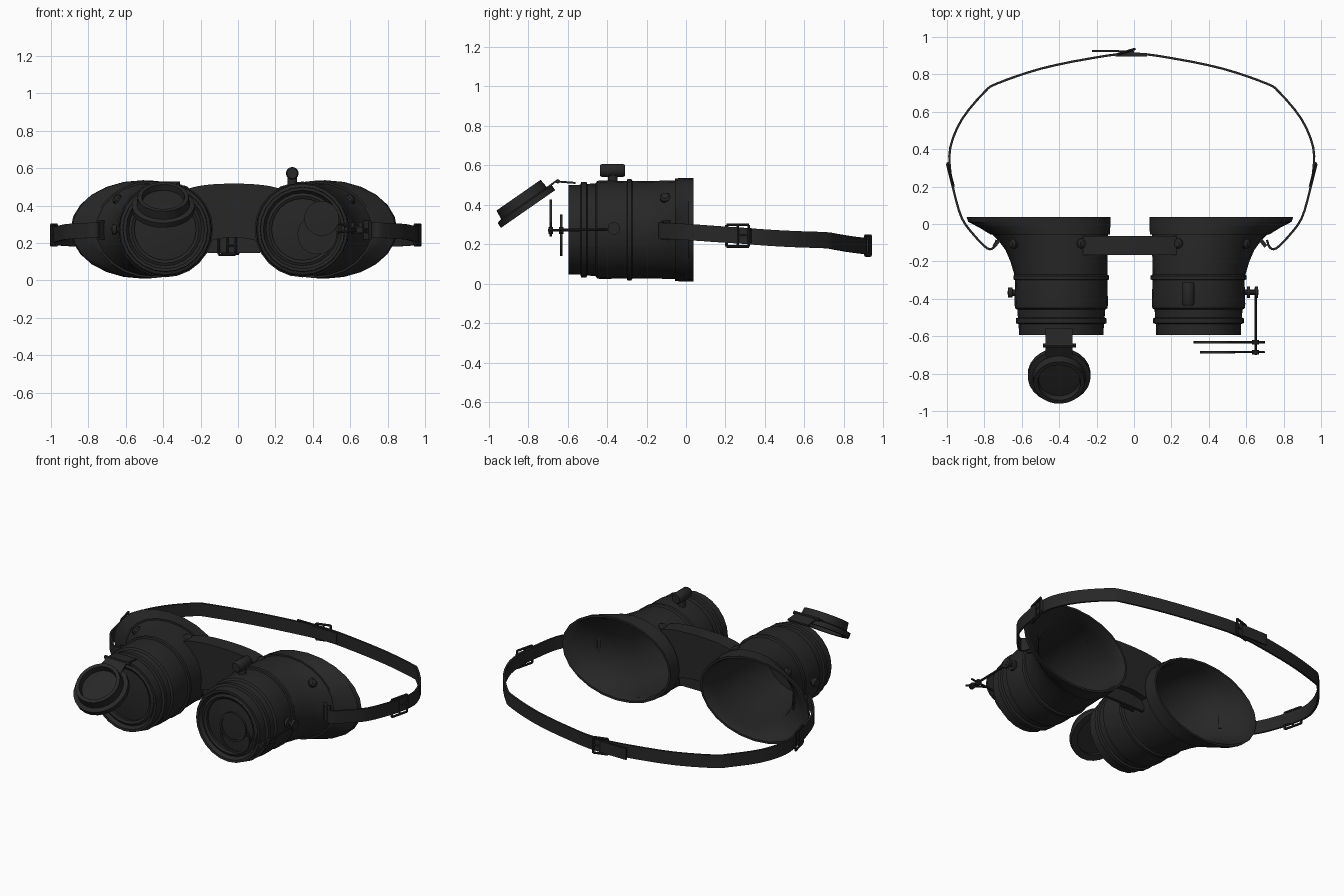
import bpy, bmesh, math
from mathutils import Vector as V

if "Cube" in bpy.data.objects:
    bpy.data.objects.remove(bpy.data.objects["Cube"])

CX, CZ, OFF = -0.022, 0.273, 0.367      # mirror plane, barrel height, barrel offset
N = 24
dark = bpy.data.materials.new("dark_leather")
dark.diffuse_color = (0.02, 0.02, 0.02, 1)
dark.use_nodes = True
dark.node_tree.nodes["Principled BSDF"].inputs["Base Color"].default_value = dark.diffuse_color


def loft(name, rings, closed=False, cap=True):
    """Skin a list of equal-length point rings."""
    bm = bmesh.new()
    rows = [[bm.verts.new(p) for p in r] for r in rings]
    n = len(rows[0])
    pairs = list(zip(rows, rows[1:])) + ([(rows[-1], rows[0])] if closed else [])
    for a, b in pairs:
        for i in range(n):
            j = (i + 1) % n
            bm.faces.new((a[i], a[j], b[j], b[i]))
    if cap and not closed:
        bm.faces.new(rows[0])
        bm.faces.new(rows[-1])
    bmesh.ops.remove_doubles(bm, verts=bm.verts, dist=1e-5)
    bmesh.ops.recalc_face_normals(bm, faces=bm.faces)
    me = bpy.data.meshes.new(name)
    bm.to_mesh(me)
    bm.free()
    for p in me.polygons:
        p.use_smooth = True
    me.set_sharp_from_angle(angle=math.radians(35))
    me.materials.append(dark)
    ob = bpy.data.objects.new(name, me)
    bpy.context.collection.objects.link(ob)
    return ob


def lathe(name, prof, origin, axis, n=N, closed=False):
    """Revolve (radius, distance) pairs about an axis."""
    o, a = V(origin), V(axis).normalized()
    u = a.orthogonal().normalized()
    w = a.cross(u)
    ang = [2 * math.pi * i / n for i in range(n)]
    return loft(name, [[o + a * t + (u * math.cos(k) + w * math.sin(k)) * max(r, 1e-7)
                        for k in ang] for r, t in prof], closed, cap=False)


def rod(name, p, q, r, n=8):
    d = V(q) - V(p)
    return lathe(name, [(0, 0), (r, 0), (r, d.length), (0, d.length)], p, d, n)


def strip(name, pts, half, thick):
    """Flat band along a path; half is the half-width vector."""
    pts, half = [V(p) for p in pts], V(half)
    rings = []
    for i, p in enumerate(pts):
        t = pts[min(i + 1, len(pts) - 1)] - pts[max(i - 1, 0)]
        m = t.cross(half).normalized() * thick / 2
        rings.append([p + half + m, p + half - m, p - half - m, p - half + m])
    return loft(name, rings)


def smooth_path(pts, k=3):
    pts = [V(p) for p in pts]
    out = []
    for i in range(len(pts) - 1):
        a, b, c, d = (pts[max(0, min(len(pts) - 1, i + j))] for j in (-1, 0, 1, 2))
        for s in range(k):
            t = s / k
            out.append(0.5 * (2 * b + (c - a) * t + (2 * a - 5 * b + 4 * c - d) * t * t
                              + (3 * b - a - 3 * c + d) * t ** 3))
    return out + [pts[-1]]


def buckle(name, c, d, w, h, r=0.007):
    c, d, z = V(c), V(d).normalized() * w, V((0, 0, h))
    q = [c - d - z, c + d - z, c + d + z, c - d + z]
    for i in range(4):
        rod(name + "_frame", q[i], q[(i + 1) % 4], r)
    rod(name + "_bar", c - z, c + z, r)
    rod(name + "_prong", c, c + d, r * 0.8)


# Eye cups: rings of (y, radius, outward flare), outside then back up the inside
cup = [(-.565, .19, 0), (-.58, .205, 0), (-.594, .21, 0), (-.594, .226, 0), (-.535, .228, 0),
       (-.53, .243, 0), (-.505, .243, 0), (-.5, .232, 0), (-.458, .235, 0), (-.45, .247, 0),
       (-.43, .25, 0), (-.3, .246, 0), (-.297, .256, 0), (-.277, .256, 0), (-.27, .246, .005),
       (-.2, .247, .025), (-.14, .248, .05), (-.09, .249, .085), (-.055, .25, .12),
       (-.055, .26, .12), (-.02, .262, .175), (.012, .263, .235), (.037, .263, .243),
       (.037, .25, .243), (.005, .238, .2), (-.055, .235, .11), (-.14, .232, .04),
       (-.27, .23, 0), (-.55, .205, 0), (-.55, .19, 0)]
for s, side in ((-1, "left"), (1, "right")):
    cx = CX + s * OFF
    rings = [[(cx + s * (e / 2 + (r + e / 2) * math.cos(2 * math.pi * i / N)), y,
               CZ + r * math.sin(2 * math.pi * i / N)) for i in range(N)] for y, r, e in cup]
    loft(side + "_eye_cup", rings, closed=True)
    # lens and its retaining ring
    lathe(side + "_lens", [(0, .018), (.1, .014), (.195, 0), (.195, -.01), (0, -.01)],
          (cx, -.555, CZ), (0, -1, 0))
    lathe(side + "_lens_ring", [(.165, 0), (.165, .02), (.18, .028), (.195, .02), (.195, 0)],
          (cx, -.555, CZ), (0, -1, 0), closed=True)
    # rivets on the leather
    for a in (41, 121):
        c, sn = math.cos(math.radians(a)), math.sin(math.radians(a))
        lathe(side + "_rivet", [(.028, -.01), (.028, .005), (.018, .016), (0, .02)],
              (cx + s * (.04 + .288 * c), -.105, CZ + .247 * sn), (s * c, -.1, sn), 10)
    # strap lug
    strip(side + "_strap_lug", [(cx + s * .32, -.07, .27), (cx + s * .36, -.12, .27)],
          (0, 0, .05), .02)

# Nose bridge: block whose ends follow the round cups
rings = []
for i in range(13):
    t = -1 + i / 6
    top, bot = .518 - .03 * t * t, .23 - .02 * t * t
    col = []
    for k in range(9):
        z = bot + (top - bot) * k / 8
        w = OFF - math.sqrt(max(0, .247 ** 2 - (z - CZ) ** 2)) + .005
        col.append((CX + t * w, z))
    rings.append([(x, -.165, z) for x, z in col] + [(x, -.065, z) for x, z in reversed(col)])
loft("nose_bridge", rings)

# Small strap and buckle below the bridge
strip("bridge_strap", [(CX - .14, -.115, .188), (CX + .14, -.115, .188)], (0, 0, .042), .02)
buckle("bridge_buckle", (-.058, -.13, .188), (1, 0, 0), .045, .05)

# Head strap
half = [(-.735, -.085, .27), (-.75, -.125, .27), (-.785, -.13, .268), (-.855, -.06, .265),
        (-.92, .03, .26), (-.962, .17, .25), (-.982, .28, .243), (-.982, .41, .233),
        (-.92, .56, .225), (-.8, .705, .22), (-.73, .752, .213), (-.5, .83, .2), (-.235, .885, .193)]
SC = -.012
path = half + [(SC, .912, .19)] + [(2 * SC - x, y, z) for x, y, z in reversed(half)]
strip("head_strap", smooth_path(path), (0, 0, .041), .012)
strip("strap_tail", [(-.225, .925, .19), (-.1, .925, .19), (.0, .92, .19)], (0, 0, .036), .01)
strip("strap_end", [(-.1, .9, .19), (.07, .9, .192)], (0, 0, .036), .01)
buckle("rear_buckle", (-.04, .922, .193), (1, .3, 0), .045, .05)
for s in (-1, 1):
    strip("side_strap_tail", [(SC + s * .985, .33, .243), (SC + s * .952, .2, .25)],
          (0, 0, .038), .012)
    buckle("side_buckle", (SC + s * .972, .262, .243), (s * .25, 1, 0), .058, .055)

# Flip-up loupe on the left barrel
lathe("loupe", [(0, .02), (.13, .02), (.13, 0), (.168, 0), (.168, .03), (.142, .036),
                (.137, .085), (.115, .085), (.11, .05), (0, .055)],
      (-.4, -.8, .378), (0, -.57, .82))
strip("loupe_arm", [(-.4, -.56, .51), (-.4, -.66, .518), (-.4, -.73, .465)], (.072, 0, 0), .01)
rod("loupe_hinge", (-.487, -.65, .518), (-.31, -.65, .518), .011)

# Focus knob on top of the right barrel
lathe("focus_knob", [(0, 0), (.028, 0), (.034, .01), (.034, .115), (.028, .125), (0, .125)],
      (.29, -.31, .573), (0, -1, 0), 16)
rod("focus_post", (.29, -.37, .5), (.29, -.37, .56), .025, 12)

# Side knob on the left barrel
lathe("side_knob", [(0, 0), (.018, 0), (.018, .02), (.028, .022), (.028, .045), (0, .048)],
      (-.628, -.367, CZ), (-1, 0, 0), 12)

# Swing-out magnifiers on the right barrel
rod("magnifier_mount", (.58, -.365, .28), (.665, -.365, .28), .014, 10)
for x in (.605, .648):
    rod("mount_collar", (x, -.365, .28), (x + .016, -.365, .28), .032, 12)
rod("magnifier_rod", (.65, -.34, .275), (.65, -.7, .27), .007)
for y, x, z, r in ((-.632, .423, .245, .105), (-.685, .447, .332, .093)):
    lathe("magnifier_ring", [(r - .014, -.007), (r, -.007), (r, .007), (r - .014, .007)],
          (x, y, z), (0, -1, 0), closed=True)
    lathe("magnifier_glass", [(0, -.006), (r - .01, -.002), (r - .01, .002), (0, .006)],
          (x, y, z), (0, -1, 0))
    d = (V((.65, y, .27)) - V((x, y, z))).normalized()
    rod("magnifier_arm", V((x, y, z)) + d * (r - .005), V((.65, y, .27)) + d * .05, .006)
    rod("magnifier_pivot", (.65, y - .012, .27), (.65, y + .012, .27), .018, 10)
